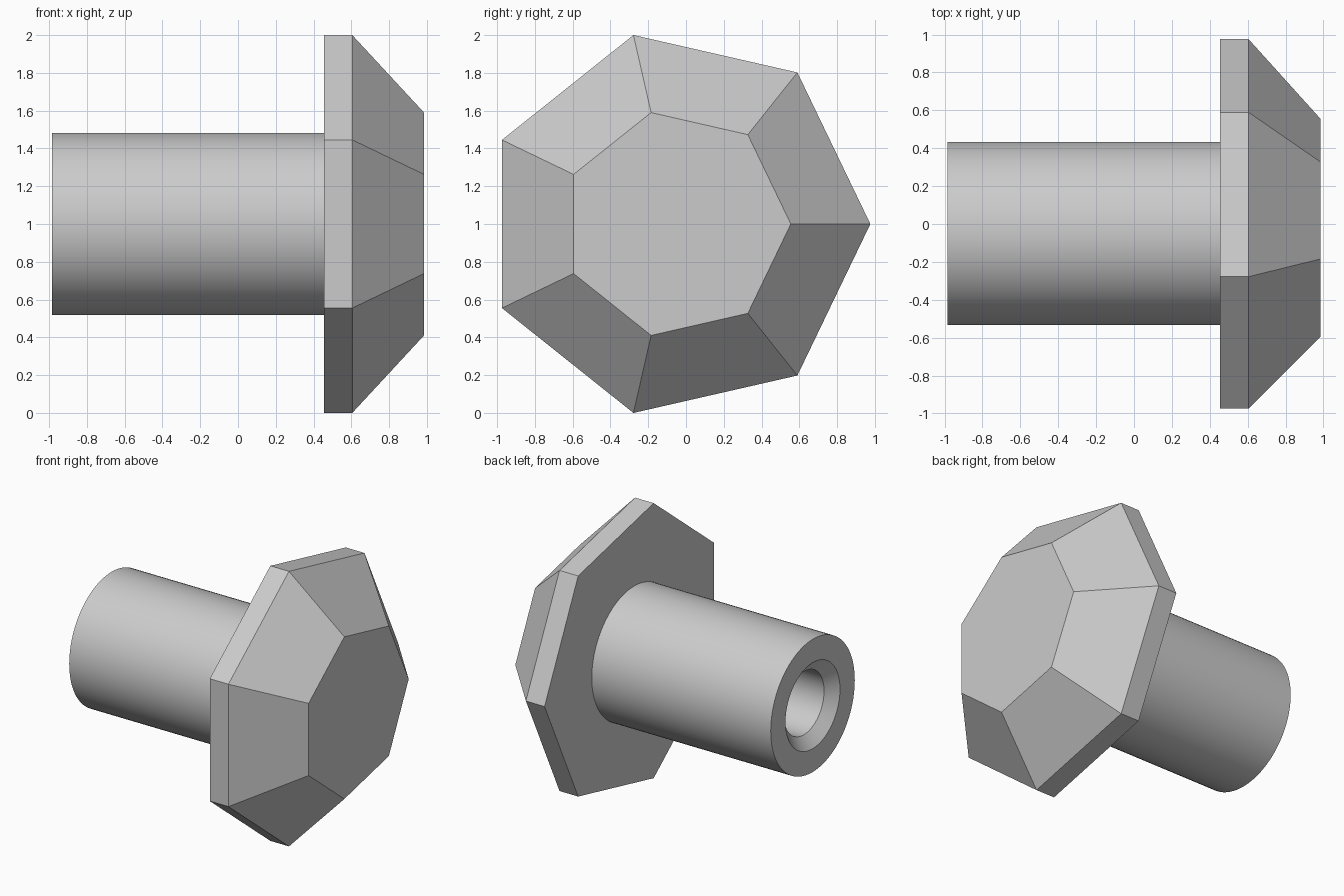
import bpy
import bmesh
import math

cube = bpy.data.objects.get("Cube")
if cube:
    bpy.data.objects.remove(cube, do_unlink=True)

AXIS_Y, AXIS_Z = -0.05, 1.0

grey = bpy.data.materials.new("plain grey")
grey.use_nodes = True
colour = (0.6, 0.6, 0.6, 1)
grey.diffuse_color = colour
grey.node_tree.nodes["Principled BSDF"].inputs["Base Color"].default_value = colour


def turned_part(name, profile, sides):
    """Loft rings of (x, radius) along the x axis and cap both ends."""
    bm = bmesh.new()
    rings = []
    for x, r in profile:
        angles = [2 * math.pi * i / sides for i in range(sides)]
        rings.append([bm.verts.new((x, AXIS_Y + r * math.cos(a), AXIS_Z + r * math.sin(a)))
                      for a in angles])
    for a, b in zip(rings, rings[1:]):
        for i in range(sides):
            j = (i + 1) % sides
            bm.faces.new((a[i], a[j], b[j], b[i]))
    bm.faces.new(rings[0])
    bm.faces.new(rings[-1])
    bmesh.ops.recalc_face_normals(bm, faces=bm.faces)
    mesh = bpy.data.meshes.new(name)
    bm.to_mesh(mesh)
    bm.free()
    mesh.materials.append(grey)
    obj = bpy.data.objects.new(name, mesh)
    bpy.context.collection.objects.link(obj)
    return obj


# Seven-sided head with a bevelled front
turned_part("head", [(0.455, 1.026), (0.605, 1.026), (0.985, 0.605)], 7)

# Round stem with a countersunk blind bore in its free end
stem = turned_part("stem", [(0.46, 0.483), (-0.985, 0.483), (-0.985, 0.313),
                            (-0.915, 0.23), (0.3, 0.23)], 96)
bpy.ops.object.select_all(action='DESELECT')
stem.select_set(True)
bpy.context.view_layer.objects.active = stem
bpy.ops.object.shade_smooth_by_angle(angle=math.radians(30))
